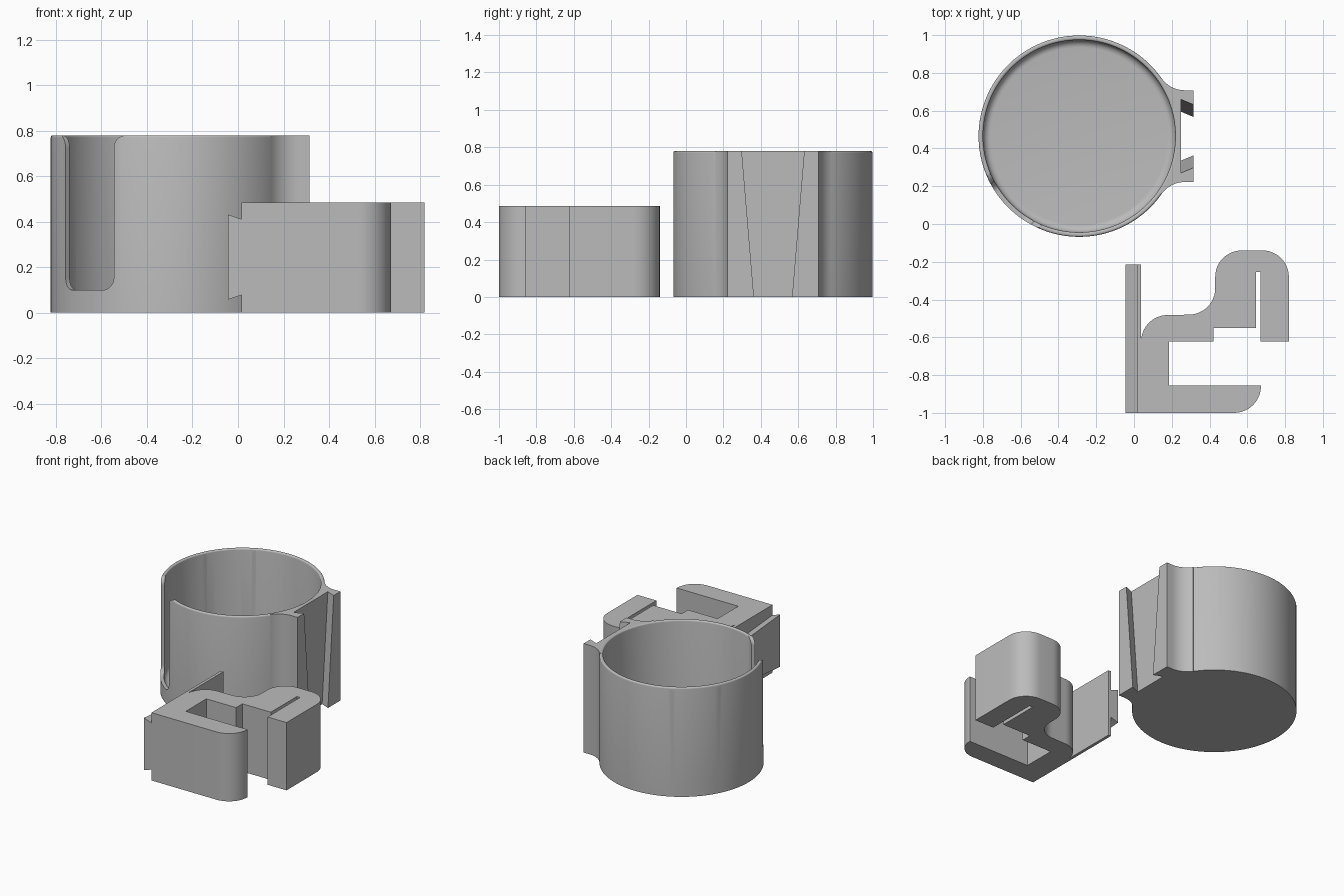
import bpy, bmesh
from math import cos, sin, pi, radians, atan2, sqrt
from mathutils import Matrix, Vector

if "Cube" in bpy.data.objects:
    bpy.data.objects.remove(bpy.data.objects["Cube"])

grey = bpy.data.materials.new("plain grey")
grey.use_nodes = True
GREY = (0.5, 0.5, 0.5, 1)
grey.diffuse_color = GREY
grey.node_tree.nodes["Principled BSDF"].inputs["Base Color"].default_value = GREY


def finish(name, bm):
    bmesh.ops.recalc_face_normals(bm, faces=bm.faces)
    mesh = bpy.data.meshes.new(name)
    bm.to_mesh(mesh)
    bm.free()
    mesh.materials.append(grey)
    ob = bpy.data.objects.new(name, mesh)
    bpy.context.collection.objects.link(ob)
    return ob


def arc(cx, cy, r, a0, a1, n=12):
    steps = [radians(a0 + (a1 - a0) * i / n) for i in range(n + 1)]
    return [(cx + r * cos(a), cy + r * sin(a)) for a in steps]


def prism(name, pts, lo, hi, matrix=Matrix()):
    """Extrude a flat outline from lo to hi along local z."""
    bm = bmesh.new()
    face = bm.faces.new([bm.verts.new((x, y, lo)) for x, y in pts])
    new = bmesh.ops.extrude_face_region(bm, geom=[face])["geom"]
    bmesh.ops.translate(bm, vec=(0, 0, hi - lo),
                        verts=[v for v in new if isinstance(v, bmesh.types.BMVert)])
    bm.transform(matrix)
    return finish(name, bm)


def loft(name, first, last):
    """Join two matching outlines into a closed solid."""
    bm = bmesh.new()
    a = [bm.verts.new(p) for p in first]
    b = [bm.verts.new(p) for p in last]
    bm.faces.new(a)
    bm.faces.new(b)
    for i in range(len(a)):
        j = (i + 1) % len(a)
        bm.faces.new((a[i], a[j], b[j], b[i]))
    return finish(name, bm)


def boolean(target, tool, operation):
    mod = target.modifiers.new("join", 'BOOLEAN')
    mod.object, mod.operation, mod.solver = tool, operation, 'EXACT'
    bpy.context.view_layer.objects.active = target
    bpy.ops.object.modifier_apply(modifier=mod.name)
    bpy.data.objects.remove(tool)


def smooth(ob):
    bpy.ops.object.select_all(action='DESELECT')
    ob.select_set(True)
    bpy.context.view_layer.objects.active = ob
    bpy.ops.object.shade_smooth_by_angle(angle=radians(30))


# Cup: revolved wall with rounded rim and filleted floor
CX, CY, R, RI, H = -0.29, 0.465, 0.533, 0.509, 0.78
FLOOR, FILLET, RIM = 0.06, 0.04, 0.01
profile = [(0, 0), (R, 0)]
profile += arc(R - RIM, H - RIM, RIM, 0, 90, 4)
profile += arc(RI + RIM, H - RIM, RIM, 90, 180, 4)
profile += arc(RI - FILLET, FLOOR + FILLET, FILLET, 0, -90, 6)
profile += [(0, FLOOR)]
bm = bmesh.new()
verts = [bm.verts.new((r, 0, z)) for r, z in profile]
edges = [bm.edges.new(pair) for pair in zip(verts, verts[1:])]
bmesh.ops.spin(bm, geom=verts + edges, cent=(0, 0, 0), axis=(0, 0, 1),
               angle=2 * pi, steps=128, use_merge=True)
bmesh.ops.remove_doubles(bm, verts=bm.verts, dist=0.0001)
bm.transform(Matrix.Translation((CX, CY, 0)))
cup = finish("cup", bm)

# Mounting rail: block blending into the cup with concave flares
HALF, BLEND, RAIL_X = 0.243, 0.15, 0.315
dx = sqrt((R + BLEND) ** 2 - (HALF + BLEND) ** 2)
tangent = 180 + math_angle if (math_angle := atan2(HALF + BLEND, dx) * 180 / pi) else 180
upper = [(RAIL_X - CX, HALF)] + arc(dx, HALF + BLEND, BLEND, 270, tangent, 14)
hit = radians(tangent - 180)
inner = arc(0, 0, (R + RI) / 2, tangent - 180, 180 - tangent, 32)
outline = upper + inner + [(x, -y) for x, y in reversed(upper)]
rail = prism("rail", outline, 0, H, Matrix.Translation((CX, CY, 0)))
boolean(cup, rail, 'UNION')


# Tapered dovetail groove, open at both ends of the rail
def groove_section(z):
    mouth = 0.102 + 0.065 * z / H
    back = mouth + 0.027
    over = mouth - 0.027 * 0.5
    return [(0.25, CY - back, z), (0.3475, CY - over, z),
            (0.3475, CY + over, z), (0.25, CY + back, z)]


boolean(cup, loft("groove_cutter", groove_section(-0.05), groove_section(H + 0.05)), 'DIFFERENCE')

# Two finger slots with rounded bottoms and rounded upper lips
W, BOTTOM, CORNER = 0.15, 0.1, 0.055
side = arc(W - CORNER, BOTTOM + CORNER, CORNER, -90, 0, 8)
side += arc(W + CORNER, H - CORNER, CORNER, 180, 90, 8)
side += [(W + CORNER, H + 0.1)]
slot = side + [(-u, z) for u, z in reversed(side)]
for angle in (135, 225):
    out = Vector((cos(radians(angle)), sin(radians(angle)), 0))
    across = Vector((out.y, -out.x, 0))
    frame = Matrix((across, (0, 0, 1), out)).transposed().to_4x4()
    cutter = prism("slot_cutter", slot, 0.3, 0.7, Matrix.Translation((CX, CY, 0)) @ frame)
    boolean(cup, cutter, 'DIFFERENCE')
smooth(cup)

# Clip: one extruded outline with back plate, lower jaw and hooked upper arm
CLIP_H, BEND = 0.485, 0.14
clip_outline = [(0.015, -1)] + arc(0.53, -0.858, 0.142, -90, 0)
clip_outline += [(0.672, -0.855), (0.185, -0.855), (0.185, -0.622), (0.42, -0.622),
                 (0.42, -0.55), (0.645, -0.55), (0.645, -0.255), (0.67, -0.255),
                 (0.67, -0.622), (0.82, -0.622)]
clip_outline += arc(0.68, -0.28, BEND, 0, 90)
clip_outline += arc(0.57, -0.28, BEND, 90, 180)
clip_outline += arc(0.29, -0.34, BEND, 0, -90)
clip_outline += arc(0.178, -0.622, BEND, 90, 172)
clip_outline += [(0.036, -0.603), (0.036, -0.215), (0.015, -0.215)]
clip = prism("clip", clip_outline, 0, CLIP_H)


# Tapered dovetail tongue on the clip's plate
def tongue_section(y, half):
    mid, root = CLIP_H / 2 + 0.002, half - 0.02
    return [(-0.045, y, mid - half), (0.015, y, mid - root), (0.025, y, mid - root),
            (0.025, y, mid + root), (0.015, y, mid + root), (-0.045, y, mid + half)]


boolean(clip, loft("tongue", tongue_section(-1, 0.187), tongue_section(-0.215, 0.122)), 'UNION')
smooth(clip)
